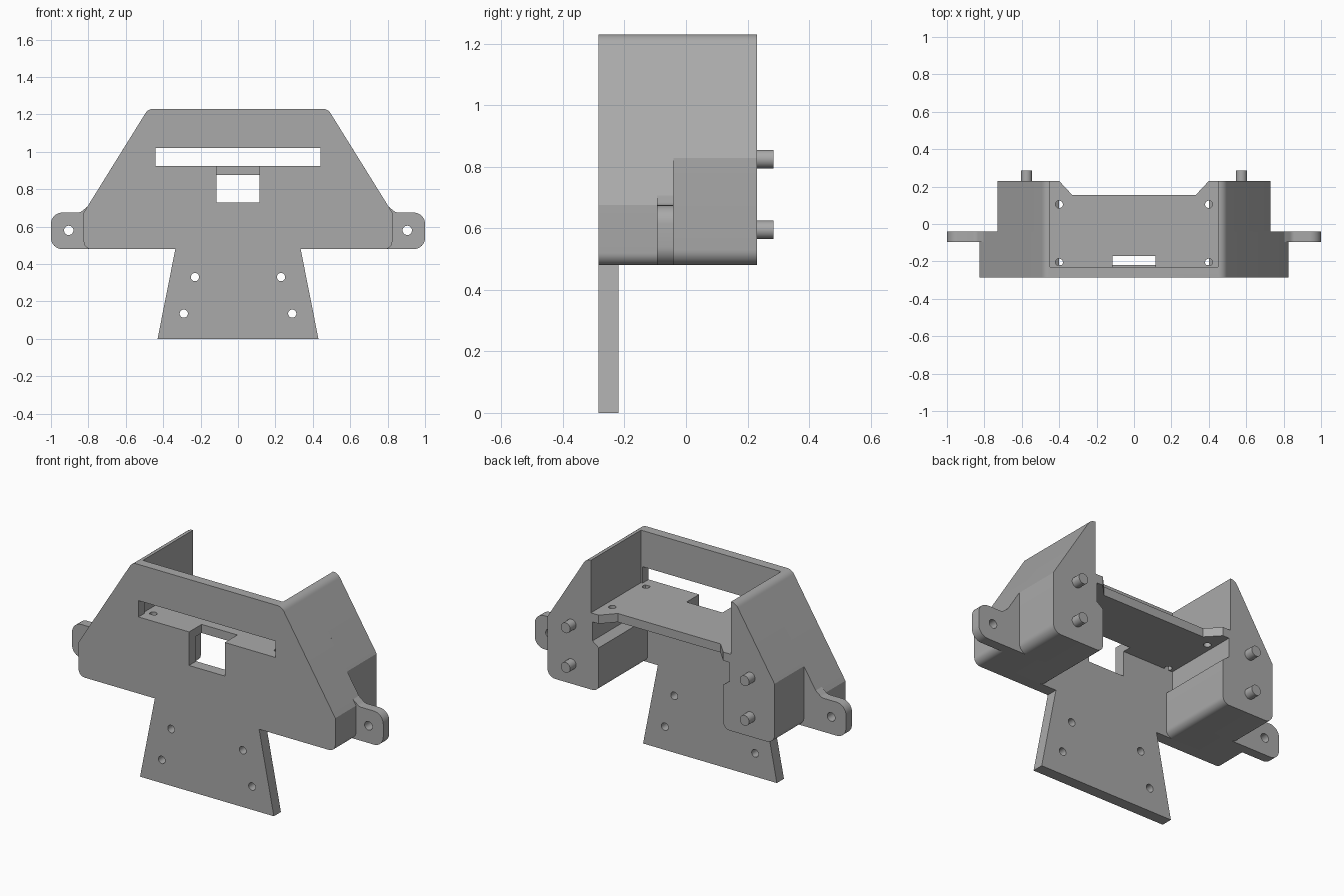
import bpy, bmesh, math
from mathutils import Vector

if "Cube" in bpy.data.objects:
    bpy.data.objects.remove(bpy.data.objects["Cube"])

grey = bpy.data.materials.new("plain grey")
grey.diffuse_color = (0.4, 0.4, 0.4, 1)
grey.use_nodes = True
grey.node_tree.nodes["Principled BSDF"].inputs["Base Color"].default_value = grey.diffuse_color


def rounded(points, steps=8):
    """Turn (a, b[, radius]) corners into an outline with filleted corners."""
    out = []
    for i, p in enumerate(points):
        c = Vector(p[:2])
        r = p[2] if len(p) > 2 else 0
        if not r:
            out.append(c)
            continue
        u = (Vector(points[i - 1][:2]) - c).normalized()
        v = (Vector(points[(i + 1) % len(points)][:2]) - c).normalized()
        half = u.angle(v) / 2
        centre = c + (u + v).normalized() * (r / math.sin(half))
        start = c + u * (r / math.tan(half)) - centre
        sweep = math.pi - 2 * half
        if u.cross(v) > 0:
            sweep = -sweep
        for k in range(steps + 1):
            t = sweep * k / steps
            out.append(centre + Vector((start.x * math.cos(t) - start.y * math.sin(t),
                                        start.x * math.sin(t) + start.y * math.cos(t))))
    return out


def prism(name, points, lo, hi, axis="y", side=1):
    """Extrude an outline: (x, z) along y, or (x, y) along z."""
    bm = bmesh.new()
    put = (lambda p, h: (p.x * side, h, p.y)) if axis == "y" else (lambda p, h: (p.x * side, p.y, h))
    pts = rounded(points)
    a = [bm.verts.new(put(p, lo)) for p in pts]
    b = [bm.verts.new(put(p, hi)) for p in pts]
    bm.faces.new(a)
    bm.faces.new(b)
    for i in range(len(pts)):
        j = (i + 1) % len(pts)
        bm.faces.new((a[i], a[j], b[j], b[i]))
    bmesh.ops.recalc_face_normals(bm, faces=bm.faces)
    mesh = bpy.data.meshes.new(name)
    bm.to_mesh(mesh)
    bm.free()
    ob = bpy.data.objects.new(name, mesh)
    bpy.context.collection.objects.link(ob)
    mesh.materials.append(grey)
    return ob


def rect(x0, x1, b0, b1):
    return [(x0, b0), (x1, b0), (x1, b1), (x0, b1)]


def disc(x, b, r, n=24):
    return [(x + r * math.cos(k * math.tau / n), b + r * math.sin(k * math.tau / n)) for k in range(n)]


def select(ob):
    bpy.ops.object.select_all(action="DESELECT")
    ob.select_set(True)
    bpy.context.view_layer.objects.active = ob


def cut(ob, *cutters):
    for c in cutters:
        c.hide_render = True
        m = ob.modifiers.new("cut", "BOOLEAN")
        m.operation, m.solver, m.object = "DIFFERENCE", "EXACT", c
        select(ob)
        bpy.ops.object.modifier_apply(modifier=m.name)
        bpy.data.objects.remove(c)


# Front plate with tapered tail
half = [(0.43, 0), (0.335, 0.48), (0.825, 0.48, 0.04), (0.825, 0.675), (0.48, 1.23, 0.05)]
outline = half + [(-p[0],) + p[1:] for p in reversed(half)]
plate = prism("front_plate", outline, -0.285, -0.22)
cut(plate,
    prism("slot", rect(-0.44, 0.44, 0.925, 1.02), -0.4, 0),
    prism("window", rect(-0.115, 0.115, 0.73, 0.95), -0.4, 0),
    prism("upper_thinning", rect(-0.45, 0.45, 0.925, 1.4), -0.23, 0))
for s in (1, -1):
    cut(plate, *[prism("screw_hole", disc(x, z, 0.022), -0.4, 0, side=s)
                 for x, z in ((0.23, 0.33), (0.29, 0.135))])

# Shelf with chamfered back corners, window notch and screw holes
shelf_half = [(0.45, -0.23), (0.45, 0.23), (0.40, 0.23), (0.33, 0.155)]
shelf = prism("shelf", shelf_half + [(-x, y) for x, y in reversed(shelf_half)], 0.875, 0.925, "z")
cut(shelf, prism("notch", rect(-0.115, 0.115, -0.4, -0.17), 0.8, 1, "z"))
for s in (1, -1):
    cut(shelf, *[prism("shelf_hole", disc(0.40, y, 0.02), 0.8, 1, "z", s) for y in (0.105, -0.205)])

# Inner edge shared by both side block sections: wall, shallow recess, foot
inner = [(0.45, 1.23), (0.45, 0.875), (0.44, 0.875), (0.44, 0.765), (0.40, 0.735), (0.40, 0.48, 0.04)]
for s, tag in ((1, "right"), (-1, "left")):
    # Wide section behind the plate, then narrower rear section
    prism(tag + "_wide_block", inner + [(0.825, 0.48, 0.04), (0.825, 0.675), (0.48, 1.23, 0.05)],
          -0.22, -0.04, side=s)
    prism(tag + "_rear_block", inner + [(0.73, 0.48, 0.05), (0.73, 0.828), (0.48, 1.23, 0.05)],
          -0.04, 0.23, side=s)
    # Mounting ear
    ear = prism(tag + "_ear", [(0.77, 0.48), (1, 0.48, 0.06), (1, 0.675, 0.06),
                               (0.845, 0.675, 0.04), (0.805, 0.707), (0.77, 0.707)],
                -0.095, -0.04, side=s)
    cut(ear, prism("ear_hole", disc(0.905, 0.58, 0.025), -0.3, 0.1, side=s))
    # Locating pegs
    for z in (0.825, 0.595):
        prism(tag + "_peg", disc(0.575, z, 0.03), 0.22, 0.285, side=s)

for ob in list(bpy.context.scene.objects):
    select(ob)
    bpy.ops.object.shade_smooth_by_angle(angle=math.radians(25))
